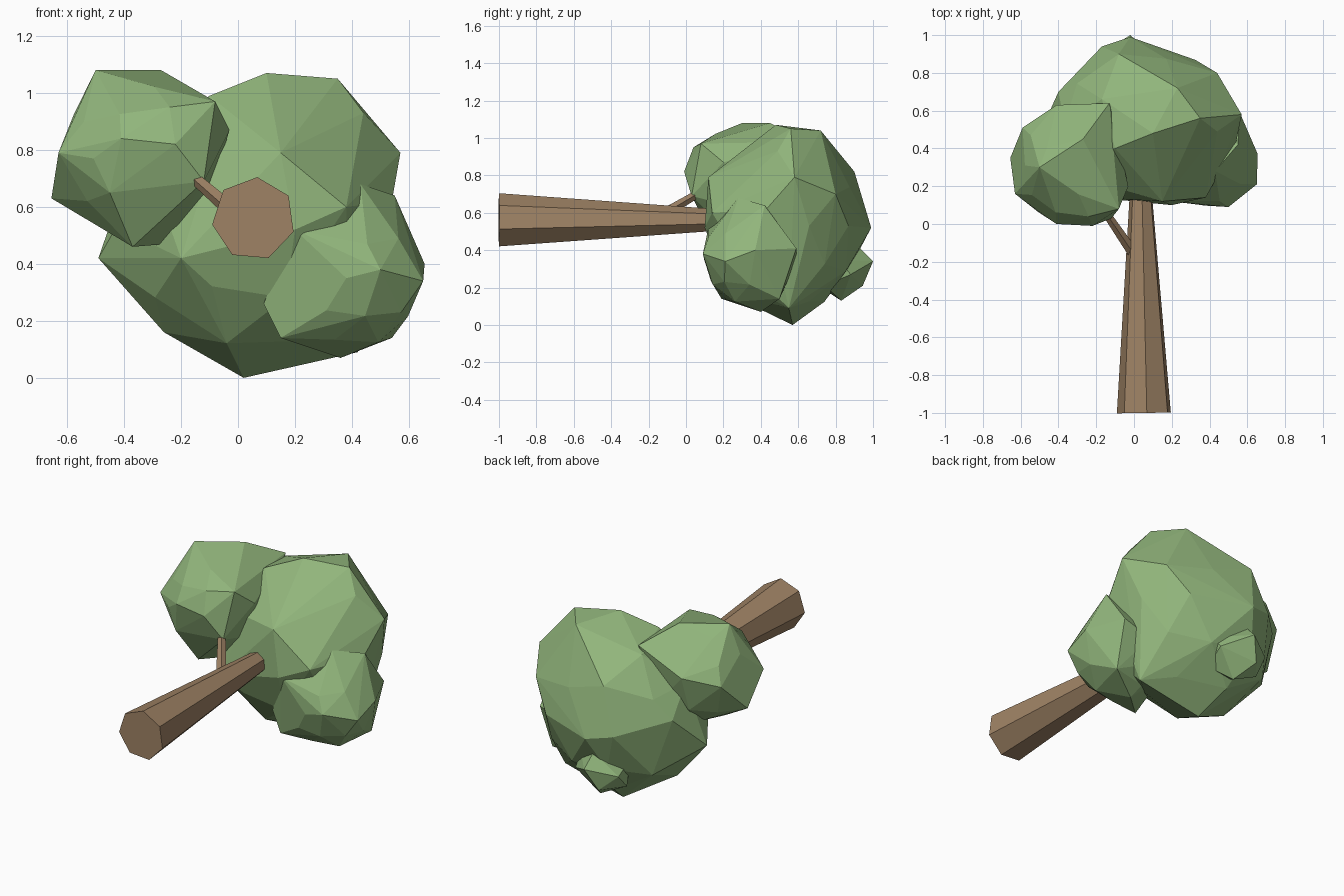
import bpy
import bmesh
import random
from math import radians
from mathutils import Vector, Matrix

default_cube = bpy.data.objects.get("Cube")
if default_cube:
    bpy.data.objects.remove(default_cube, do_unlink=True)


def make_material(name, color):
    mat = bpy.data.materials.new(name)
    mat.use_nodes = True
    mat.diffuse_color = color
    mat.node_tree.nodes["Principled BSDF"].inputs["Base Color"].default_value = color
    return mat


leaf_green = make_material("leaf green", (0.285, 0.465, 0.2, 1))
bark_brown = make_material("bark brown", (0.345, 0.225, 0.13, 1))


def add_object(name, bm, material):
    bmesh.ops.recalc_face_normals(bm, faces=bm.faces)
    mesh = bpy.data.meshes.new(name)
    bm.to_mesh(mesh)
    bm.free()
    mesh.materials.append(material)
    obj = bpy.data.objects.new(name, mesh)
    bpy.context.collection.objects.link(obj)
    return obj


def add_leaf_clump(name, center, radii, corners, seed, detail=2):
    """Faceted clump: a jittered icosphere with a few vertices pulled out to set corners."""
    rng = random.Random(seed)
    center = Vector(center)
    bm = bmesh.new()
    bmesh.ops.create_icosphere(bm, subdivisions=detail, radius=1)
    for v in bm.verts:
        stretch = rng.uniform(0.93, 0.99)
        v.co = center + Vector(c * r * stretch for c, r in zip(v.co, radii))
    free = list(bm.verts)
    for corner in map(Vector, corners):
        nearest = min(free, key=lambda v: (v.co - corner).length)
        nearest.co = corner
        free.remove(nearest)
    # Rebuild as a clean convex skin
    points = [v.co.copy() for v in bm.verts]
    bm.clear()
    for p in points:
        bm.verts.new(p)
    hull = bmesh.ops.convex_hull(bm, input=bm.verts)
    loose = set(hull["geom_interior"]) | set(hull["geom_unused"])
    bmesh.ops.delete(bm, geom=[g for g in loose if isinstance(g, bmesh.types.BMVert)],
                     context="VERTS")
    bmesh.ops.dissolve_limit(bm, angle_limit=radians(4), verts=bm.verts, edges=bm.edges)
    return add_object(name, bm, leaf_green)


def add_limb(name, start, end, r_start, r_end, sides, turn=0):
    """Tapered faceted limb between two points."""
    start, end = Vector(start), Vector(end)
    axis = end - start
    bm = bmesh.new()
    bmesh.ops.create_cone(bm, cap_ends=True, segments=sides, radius1=r_start,
                          radius2=r_end, depth=axis.length)
    place = (Matrix.Translation((start + end) / 2)
             @ axis.to_track_quat("Z", "Y").to_matrix().to_4x4()
             @ Matrix.Rotation(radians(turn), 4, "Z"))
    bmesh.ops.transform(bm, matrix=place, verts=bm.verts)
    return add_object(name, bm, bark_brown)


# Trunk and side branch
add_limb("trunk", (0.055, -1, 0.558), (0.035, 0.3, 0.56), 0.147, 0.05, 7, turn=5)
add_limb("side_branch", (0, -0.16, 0.57), (-0.15, 0.06, 0.7), 0.03, 0.022, 5)

# Large main crown
add_leaf_clump("main_crown", (0.04, 0.53, 0.53), (0.5, 0.43, 0.49), [
    (0.02, 0.57, 0), (0.35, 0.56, 1.05), (0.23, 0.72, 1.04), (0.1, 0.48, 1.07),
    (-0.1, 0.4, 0.99), (0.57, 0.58, 0.79), (0.15, 0.12, 0.79), (0.2, 0.1, 0.52),
    (-0.49, 0.5, 0.42), (0.44, 0.8, 0.7), (-0.02, 0.99, 0.52), (-0.08, 0.9, 0.82),
    (-0.26, 0.45, 0.16), (-0.2, 0.14, 0.42), (0.42, 0.55, 0.09), (-0.17, 0.94, 0.55),
    (-0.4, 0.7, 0.62), (0.38, 0.14, 0.6), (0.54, 0.43, 0.62), (0.44, 0.49, 0.93),
], seed=3)

# Upper clump carried by the side branch
add_leaf_clump("upper_clump", (-0.34, 0.31, 0.77), (0.29, 0.31, 0.3), [
    (-0.5, 0.3, 1.08), (-0.27, 0.45, 1.08), (-0.08, 0.08, 0.97), (-0.655, 0.35, 0.63),
    (-0.63, 0.16, 0.79), (-0.37, 0.15, 0.46), (-0.41, 0, 0.84), (-0.22, -0.01, 0.82),
    (-0.13, 0.64, 0.98), (-0.12, 0.03, 0.69), (-0.03, 0.2, 0.87), (-0.41, 0.63, 0.85),
    (-0.59, 0.51, 0.8), (-0.25, 0.25, 0.47), (-0.45, 0.05, 0.65), (-0.24, 0.04, 0.95),
], seed=5)

# Lower clump on the other side
add_leaf_clump("lower_clump", (0.38, 0.34, 0.35), (0.27, 0.26, 0.27), [
    (0.43, 0.28, 0.68), (0.55, 0.42, 0.64), (0.655, 0.37, 0.4), (0.65, 0.21, 0.34),
    (0.5, 0.09, 0.38), (0.36, 0.4, 0.07), (0.09, 0.2, 0.26), (0.54, 0.5, 0.14),
    (0.2, 0.12, 0.52), (0.15, 0.19, 0.14), (0.56, 0.59, 0.41),
], seed=8)

# Small tuft at the tip
add_leaf_clump("tip_tuft", (-0.03, 0.82, 0.28), (0.18, 0.15, 0.16), [
    (-0.02, 1, 0.34), (-0.01, 0.83, 0.13), (-0.03, 0.92, 0.42), (0.12, 0.88, 0.27),
    (-0.18, 0.9, 0.3),
], seed=2, detail=1)
